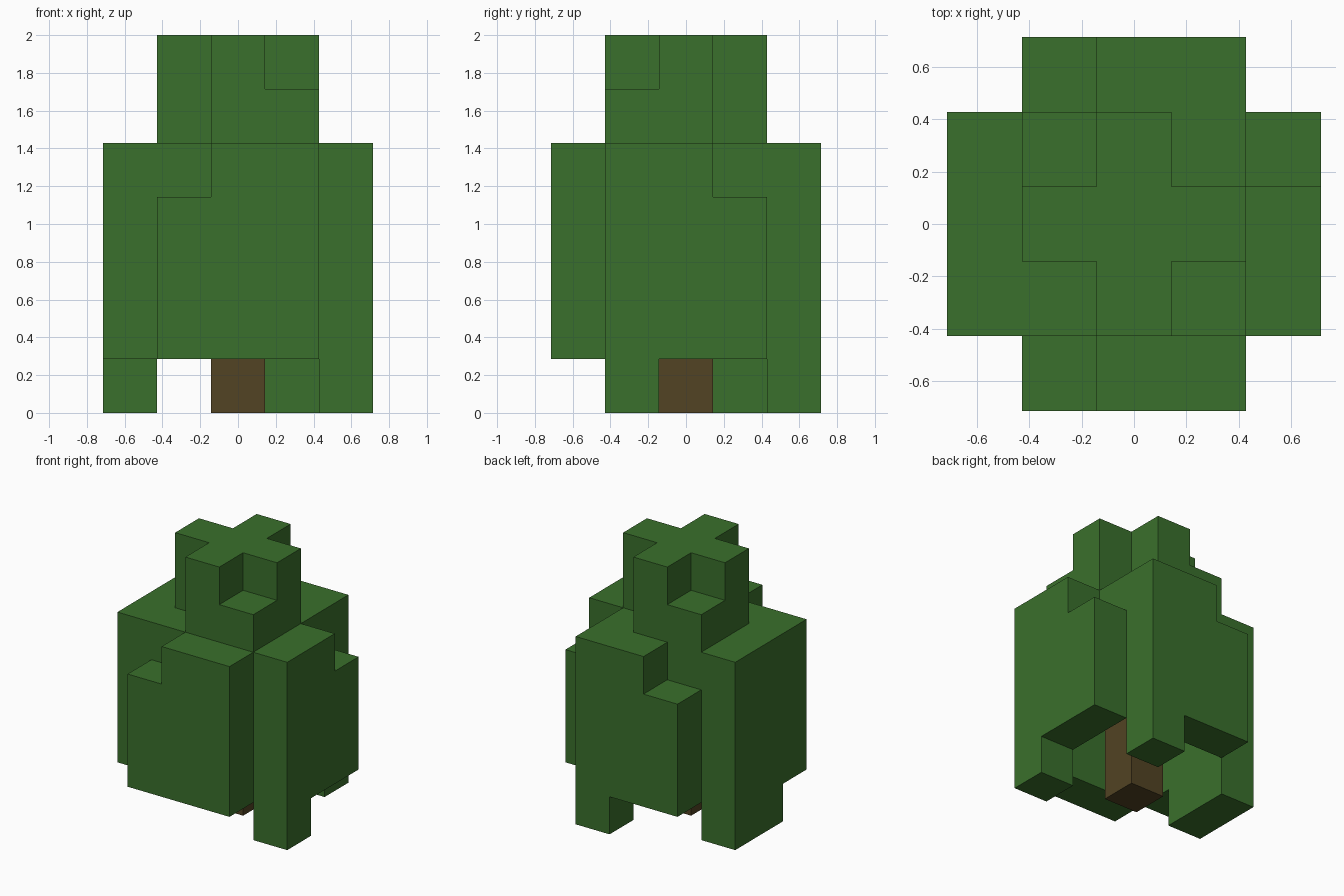
import bpy, bmesh, math
from itertools import product
from mathutils import Vector

cube = bpy.data.objects.get("Cube")
if cube:
    bpy.data.objects.remove(cube, do_unlink=True)

U = 2 / 7  # edge of one block


def material(name, rgb):
    m = bpy.data.materials.new(name)
    m.use_nodes = True
    m.diffuse_color = (*rgb, 1)
    bsdf = next(n for n in m.node_tree.nodes if n.type == 'BSDF_PRINCIPLED')
    bsdf.inputs["Base Color"].default_value = (*rgb, 1)
    bsdf.inputs["Roughness"].default_value = 0.9
    return m


def block(xs, ys, zs):
    """Set of cells in inclusive ranges along x, y and z."""
    return set(product(*(range(a, b + 1) for a, b in (xs, ys, zs))))


def build(name, cells, mat):
    """One mesh from the outer faces of a set of cells."""
    bm = bmesh.new()
    for c in cells:
        centre = Vector(c) + Vector((0, 0, 0.5))
        for axis, sign in product(range(3), (-1, 1)):
            n = Vector((0, 0, 0))
            n[axis] = sign
            if tuple(int(v) for v in Vector(c) + n) in cells:
                continue
            a = Vector((0, 0, 0))
            a[(axis + 1) % 3] = 1
            b = n.cross(a)
            corners = (a + b, b - a, -a - b, a - b)
            bm.faces.new([bm.verts.new((centre + (n + k) / 2) * U) for k in corners])
    bmesh.ops.remove_doubles(bm, verts=bm.verts, dist=0.001)
    bmesh.ops.dissolve_limit(bm, angle_limit=math.radians(1), verts=bm.verts, edges=bm.edges)
    me = bpy.data.meshes.new(name)
    bm.to_mesh(me)
    bm.free()
    me.materials.append(mat)
    ob = bpy.data.objects.new(name, me)
    bpy.context.collection.objects.link(ob)
    return ob


green = material("leaf_green", (0.042, 0.162, 0.025))
brown = material("bark_brown", (0.084, 0.057, 0.017))

# Hollow skirt: four walls around the trunk, closed by a roof
leaves = block((-1, 1), (-1, 1), (4, 4))
for s in (-2, 2):
    leaves |= block((s, s), (-1, 1), (1, 4))
    leaves |= block((-1, 1), (s, s), (1, 4))

# Notches in the top corners of the walls
leaves -= {(-1, -2, 4), (2, 1, 4), (-1, 2, 4)}

# Hanging leaves that reach the ground
leaves |= {(2, -1, 0), (1, 2, 0), (-2, 0, 0), (-2, 1, 0)}

# Cross-shaped crown with two filled lower corners
leaves |= block((-1, 1), (0, 0), (5, 6)) | block((0, 0), (-1, 1), (5, 6))
leaves |= {(1, -1, 5), (-1, 1, 5)}

build("foliage", leaves, green)

# Trunk up to the roof
build("trunk", block((0, 0), (0, 0), (0, 3)), brown)
